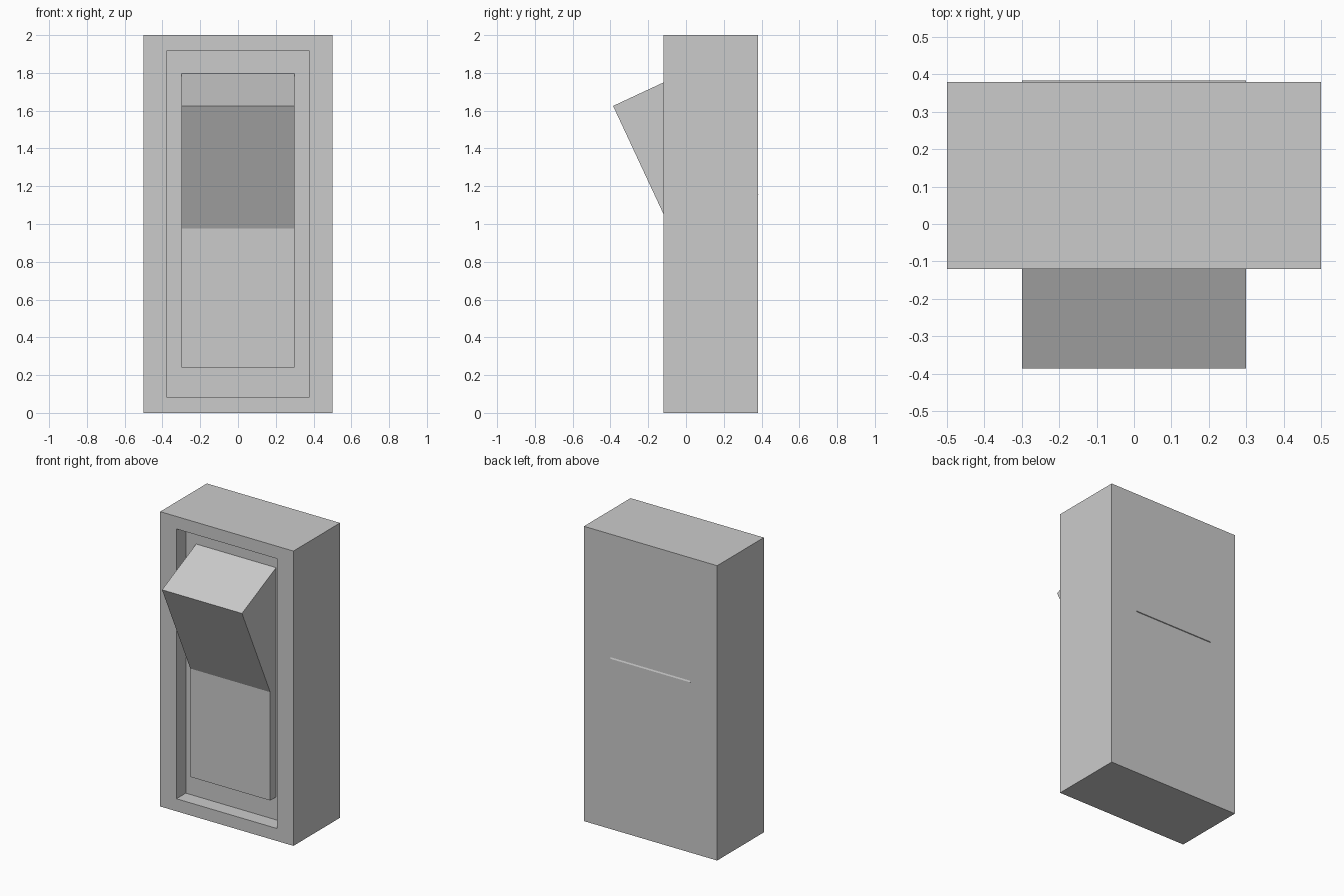
import bpy, bmesh, math
from mathutils import Matrix, Vector

if "Cube" in bpy.data.objects:
    bpy.data.objects.remove(bpy.data.objects["Cube"])


def box(name, lo, hi, matrix=Matrix()):
    """Box between two corners, then transformed by matrix."""
    lo, hi = Vector(lo), Vector(hi)
    bm = bmesh.new()
    bmesh.ops.create_cube(bm, size=1)
    for v in bm.verts:
        v.co = matrix @ Vector([(v.co[i] + 0.5) * (hi[i] - lo[i]) + lo[i] for i in range(3)])
    mesh = bpy.data.meshes.new(name)
    bm.to_mesh(mesh)
    bm.free()
    obj = bpy.data.objects.new(name, mesh)
    bpy.context.collection.objects.link(obj)
    return obj


# Housing with a shallow recess pushed into the front face
housing = box("switch_housing", (-0.5, -0.12, 0), (0.5, 0.38, 2))
bm = bmesh.new()
bm.from_mesh(housing.data)
bm.normal_update()
front = min(bm.faces, key=lambda f: f.calc_center_median().y)
bmesh.ops.inset_region(bm, faces=[front], thickness=0.12)
for v in front.verts:
    v.co.x = math.copysign(0.378, v.co.x)
floor = bmesh.ops.extrude_discrete_faces(bm, faces=[front])["faces"][0]
bmesh.ops.translate(bm, verts=floor.verts, vec=(0, 0.1, 0))
bm.to_mesh(housing.data)
bm.free()

# Lower half of the rocker, sitting flush and upright
box("rocker_lower", (-0.3, -0.083, 0.24), (0.3, 0.3, 0.99))

# Upper half, tipped outwards about its top front edge
tip = Matrix.Translation((0, -0.386, 1.625)) @ Matrix.Rotation(math.radians(25), 4, 'X')
box("rocker_upper", (-0.3, 0, -0.75), (0.3, 0.5, 0), tip)
